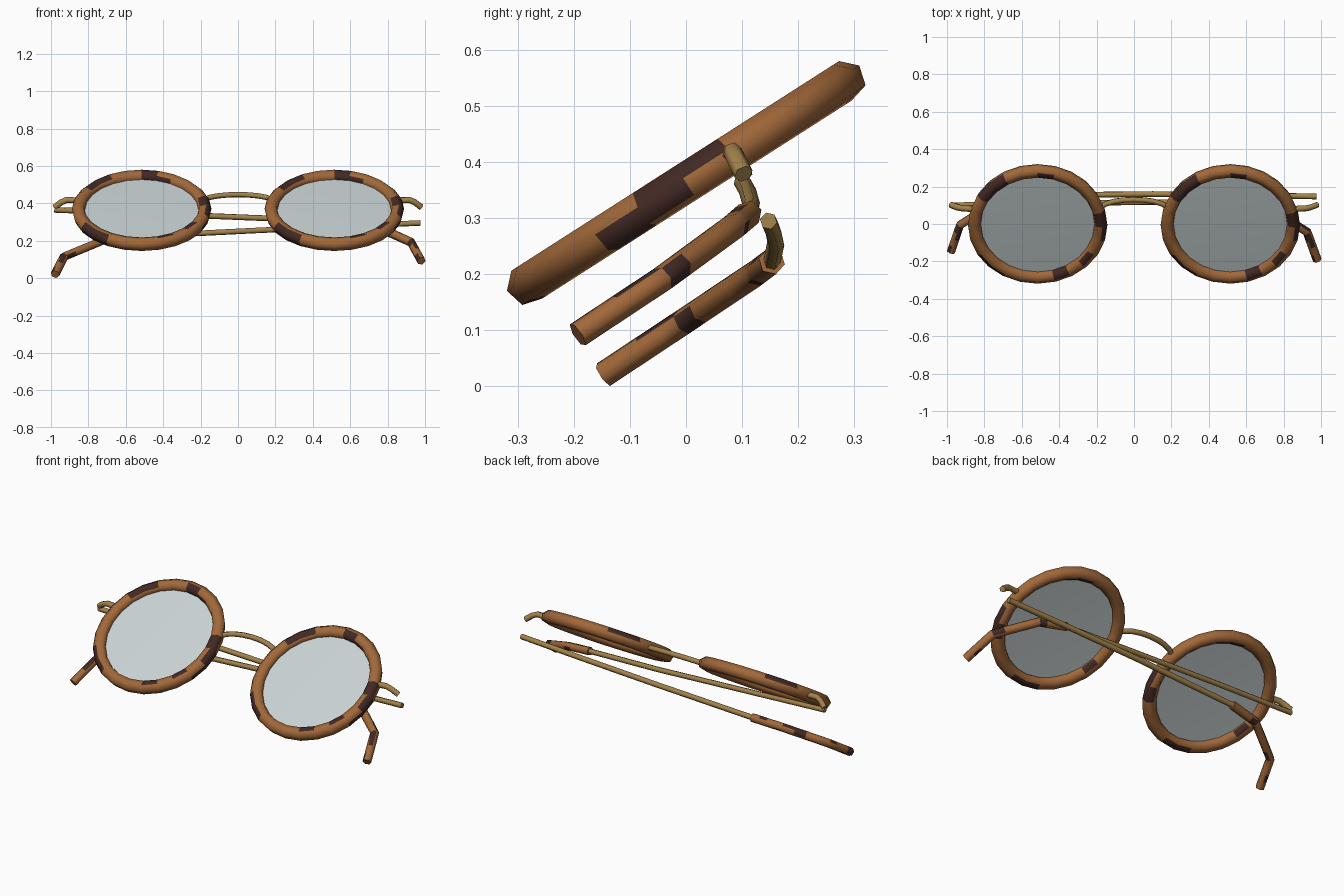
import bpy, bmesh
from math import sin, cos, radians, pi
from mathutils import Vector, Matrix

if "Cube" in bpy.data.objects:
    bpy.data.objects.remove(bpy.data.objects["Cube"])

TILT = radians(32.6)
POSE = Matrix.Translation((0, 0, 0.363)) @ Matrix.Rotation(TILT, 4, 'X')
NORMAL = Vector((0, -sin(TILT), cos(TILT)))
LENS_X, RIM_R, RIM_TUBE = 0.515, 0.337, 0.037
SIDES, STEPS = 6, 24


def material(name, rgb):
    m = bpy.data.materials.new(name)
    m.use_nodes = True
    m.diffuse_color = (*rgb, 1)
    m.node_tree.nodes["Principled BSDF"].inputs["Base Color"].default_value = (*rgb, 1)
    return m


BROWN = material("tortoise brown", (0.36, 0.14, 0.042))
DARK = material("dark tortoise patch", (0.055, 0.022, 0.017))
BRASS = material("brass", (0.37, 0.225, 0.07))
GLASS = material("lens grey", (0.58, 0.64, 0.65))


def finish(bm, name, mats):
    bmesh.ops.recalc_face_normals(bm, faces=bm.faces[:])
    me = bpy.data.meshes.new(name)
    bm.to_mesh(me)
    bm.free()
    ob = bpy.data.objects.new(name, me)
    bpy.context.collection.objects.link(ob)
    for m in mats:
        me.materials.append(m)
    bpy.ops.object.select_all(action='DESELECT')
    ob.select_set(True)
    bpy.context.view_layer.objects.active = ob
    bpy.ops.object.shade_smooth_by_angle(angle=radians(65))
    return ob


def tube(name, pts, radius, mats, closed=False, patch=None):
    """Six-sided tube along pts; patch(ring, side) picks the dark faces."""
    pts = [Vector(p) for p in pts]
    n = len(pts)
    bm = bmesh.new()
    rings = []
    for i, p in enumerate(pts):
        a = pts[i - 1] if closed or i else p
        b = pts[(i + 1) % n] if closed or i < n - 1 else p
        t = ((b - p).normalized() + (p - a).normalized()).normalized()
        side = t.cross(NORMAL).normalized()
        up = side.cross(t)
        angles = [radians(15) + 2 * pi * k / SIDES for k in range(SIDES)]
        rings.append([bm.verts.new(p + radius * (cos(w) * side + sin(w) * up)) for w in angles])
    for i in range(n if closed else n - 1):
        r, s = rings[i], rings[(i + 1) % n]
        for k in range(SIDES):
            f = bm.faces.new((r[k], r[(k + 1) % SIDES], s[(k + 1) % SIDES], s[k]))
            f.material_index = int(bool(patch and patch(i, k)))
    if not closed:
        bm.faces.new(rings[0])
        bm.faces.new(rings[-1])
    return finish(bm, name, mats)


def subdivide(pts, cuts):
    pts = [Vector(p) for p in pts]
    out = [a.lerp(b, j / cuts) for a, b in zip(pts, pts[1:]) for j in range(cuts)]
    return out + [pts[-1]]


# Dark rim patches: start angle, end angle, tube sides
RIM_PATCHES = [(-30, 0, (5,)), (-15, 15, (0,)), (-30, -15, (4,)), (0, 15, (1,)),
               (60, 90, (2, 3)), (75, 90, (1,)), (120, 150, (0, 1)),
               (210, 240, (0, 5)), (285, 300, (1, 2)), (195, 210, (3,)), (315, 330, (1,)),
               (255, 285, (4,))]


def rim_patch(ring, side):
    mid = (ring + 0.5) * 360 / STEPS
    return any(side in sides and (lo < mid < hi or lo < mid - 360 < hi)
               for lo, hi, sides in RIM_PATCHES)


def lens(name, x):
    bm = bmesh.new()
    bmesh.ops.create_circle(bm, cap_ends=True, segments=STEPS, radius=RIM_R - 0.025)
    centre = bmesh.ops.poke(bm, faces=bm.faces[:])["verts"][0]
    centre.co.z += 0.008
    bm.transform(POSE @ Matrix.Translation((x, 0, 0)))
    finish(bm, name, [GLASS])


# Rims, lenses and end pieces
for label, s in (("left", 1), ("right", -1)):
    x = s * LENS_X
    ring = [POSE @ Vector((x + RIM_R * cos(2 * pi * i / STEPS), RIM_R * sin(2 * pi * i / STEPS), 0))
            for i in range(STEPS)]
    tube(label + "_rim", ring, RIM_TUBE, [BROWN, DARK], True, rim_patch)
    lens(label + "_lens", x)
    end = [(0.84, 0.095, 0.0), (0.915, 0.1, 0.002), (0.945, 0.098, -0.012), (0.98, 0.095, -0.042)]
    tube(label + "_end_piece", [POSE @ Vector((s * a, u, n)) for a, u, n in end], 0.017, [BRASS])

# Arched bridge
arch = [POSE @ Vector((0.185 * cos(pi * i / 10), 0.09 + 0.065 * sin(pi * i / 10), 0))
        for i in range(11)]
tube("bridge", arch, 0.015, [BRASS])

# Folded temple arms with bent tips
TEMPLES = {
    "left": ([(0.975, 0.147, 0.295), (0.6, 0.155, 0.278), (0.1, 0.16, 0.255), (-0.58, 0.153, 0.221)],
             [(-0.54, 0.153, 0.223), (-0.72, 0.125, 0.202), (-0.93, -0.005, 0.115),
              (-0.978, -0.147, 0.021)]),
    "right": ([(-0.982, 0.1, 0.365), (-0.5, 0.11, 0.347), (0.1, 0.117, 0.322), (0.6, 0.11, 0.306)],
              [(0.55, 0.112, 0.308), (0.72, 0.085, 0.285), (0.925, -0.042, 0.192),
               (0.98, -0.193, 0.092)]),
}
TIP_PATCHES = {(1, 0), (1, 1), (2, 1), (3, 3), (3, 4), (4, 0), (5, 0), (5, 5), (7, 2), (7, 3),
               (8, 0), (8, 1), (9, 1), (10, 4), (11, 0), (11, 5)}
for label, (rod, tip) in TEMPLES.items():
    tube(label + "_temple_arm", rod, 0.0155, [BRASS])
    tube(label + "_temple_tip", subdivide(tip, 4), 0.024, [BROWN, DARK],
         patch=lambda i, k: (i, k) in TIP_PATCHES)
